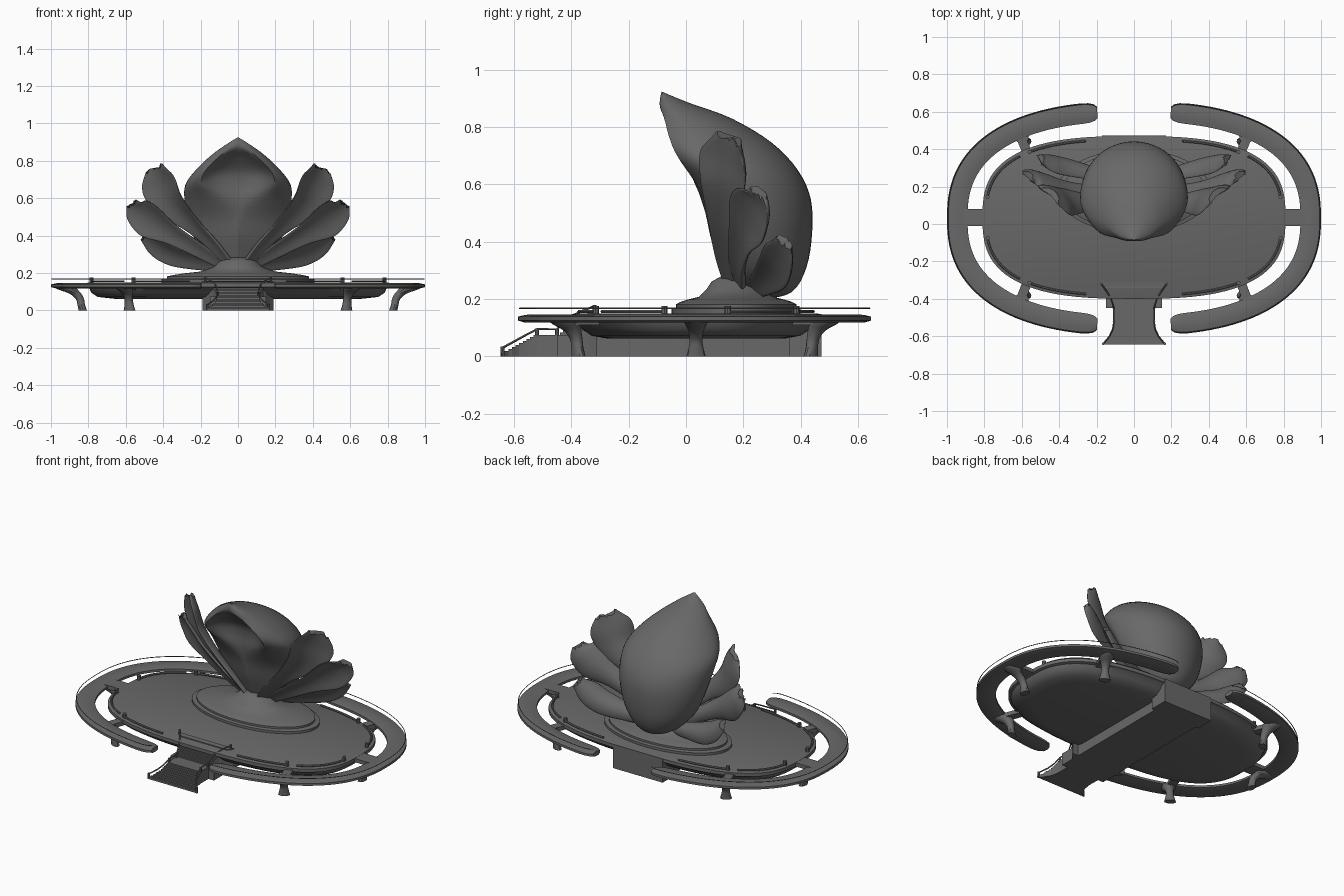
import bpy, bmesh, random
from math import sin, cos, pi, radians
from mathutils import Vector as V

if "Cube" in bpy.data.objects:
    bpy.data.objects.remove(bpy.data.objects["Cube"])

random.seed(4)
grey = bpy.data.materials.new("dark_grey")
grey.diffuse_color = (.14, .14, .14, 1)
grey.use_nodes = True
grey.node_tree.nodes["Principled BSDF"].inputs["Base Color"].default_value = grey.diffuse_color


def loft(name, rings, angle=35):
    """Skin closed rings of points and cap both ends."""
    bm = bmesh.new()
    vs = [[bm.verts.new(p) for p in r] for r in rings]
    n = len(rings[0])
    for a, b in zip(vs, vs[1:]):
        for i in range(n):
            j = (i + 1) % n
            bm.faces.new((a[i], a[j], b[j], b[i]))
    bm.faces.new(vs[0])
    bm.faces.new(vs[-1])
    bmesh.ops.recalc_face_normals(bm, faces=bm.faces)
    me = bpy.data.meshes.new(name)
    bm.to_mesh(me)
    bm.free()
    me.materials.append(grey)
    ob = bpy.data.objects.new(name, me)
    bpy.context.collection.objects.link(ob)
    bpy.context.view_layer.objects.active = ob
    bpy.ops.object.select_all(action='DESELECT')
    ob.select_set(True)
    if angle:
        bpy.ops.object.shade_smooth_by_angle(angle=radians(angle))
    return ob


def spline(pts, k):
    """Catmull-Rom resampling of tuples, k steps per span."""
    out = []
    for i in range(len(pts) - 1):
        p = [pts[max(0, min(len(pts) - 1, i + d))] for d in (-1, 0, 1, 2)]
        for j in range(k):
            t = j / k
            out.append(tuple(0.5 * (2 * b + (c - a) * t + (2 * a - 5 * b + 4 * c - d) * t * t
                                    + (3 * b - a - 3 * c + d) * t ** 3) for a, b, c, d in zip(*p)))
    return out + [pts[-1]]


def tube(name, pts, r, n=6):
    pts = [V(p) for p in pts]
    rings = []
    for i, p in enumerate(pts):
        t = (pts[min(i + 1, len(pts) - 1)] - pts[max(i - 1, 0)]).normalized()
        side = t.cross(V((0, 0, 1))) if abs(t.z) < .95 else V((1, 0, 0))
        side.normalize()
        up = side.cross(t)
        rings.append([p + (side * cos(2 * pi * k / n) + up * sin(2 * pi * k / n)) * r for k in range(n)])
    return loft(name, rings)


def oval(a, b, cy, z, e, t):
    """Point on a superellipse."""
    c, s = cos(t), sin(t)
    f = lambda v: (1 if v >= 0 else -1) * abs(v) ** (2 / e)
    return V((a * f(c), cy + b * f(s), z))


def disc(name, levels, cy, e, n=96):
    return loft(name, [[oval(a, b, cy, z, e, 2 * pi * i / n) for i in range(n)] for a, b, z in levels])


def slab(name, p, q, w, z0, z1):
    """Flat bar between two plan points."""
    p, q = V(p), V(q)
    d = (q - p).normalized()
    o = V((-d.y, d.x)) * w
    loft(name, [[(*(c + o), z0), (*(c - o), z0), (*(c - o), z1), (*(c + o), z1)] for c in (p, q)], 0)


# dish-shaped main platform and stepped mound
disc("platform", [(.66, .31, .062), (.75, .365, .072), (.785, .4, .095), (.795, .42, .12), (.81, .435, .125),
                  (.81, .435, .146), (.8, .425, .15)], .035, 2.8)
disc("mound", [(.41, .225, .14), (.41, .225, .165), (.38, .21, .17), (.38, .21, .182), (.34, .195, .19),
               (.29, .17, .198), (.2, .13, .208), (.13, .105, .232), (.1, .085, .262), (.05, .045, .283)], .175, 2)

# C-shaped outer walkways with a thin outer rail
profile = [(-.055, .125), (-.055, .139), (-.028, .145), (0, .147), (.028, .145), (.055, .139), (.055, .125),
           (.03, .118), (-.03, .118)]
RE = 2.45


def ring_frame(t):
    p = oval(.945, .572, .03, 0, RE, t)
    d = oval(.945, .572, .03, 0, RE, t + .004) - oval(.945, .572, .03, 0, RE, t - .004)
    return p, V((d.y, -d.x, 0)).normalized()


ts = [(-81.6, .55), (-80.8, .8), (-79.2, .95)] + [(-77 + 154 * i / 60, 1) for i in range(61)]
ts += [(79.2, .95), (80.8, .8), (81.6, .55)]
for s in (1, -1):
    rings, rail = [], []
    for deg, w in ts:
        p, nrm = ring_frame(radians(deg + .013))
        rings.append([((p + nrm * o * w).x * s, (p + nrm * o * w).y, z) for o, z in profile])
        q = p + nrm * .05 * w
        rail.append((q.x * s, q.y, .168))
    loft("walkway", rings)
    tube("walkway_rail", rail, .0025, 4)
    # low railing along the platform edge, with posts
    for lo, hi in ((9, 46), (52, 78), (-46, -9), (-78, -52)):
        pts = [oval(.79, .415, .035, .156, 2.8, radians(lo + (hi - lo) * i / 16)) for i in range(17)]
        tube("platform_rail", [(p.x * s, p.y, p.z) for p in pts], .006)
        p = pts[0] if lo > 0 else pts[-1]
        tube("rail_post", [(p.x * s, p.y, .145), (p.x * s, p.y, .176)], .011, 8)
    # bridges from platform to walkway
    slab("side_bridge", (s * .79, .035), (s * .92, .035), .045, .122, .145)
    slab("rear_bracket", (s * .57, .38), (s * .62, .5), .025, .11, .135)
    slab("front_bracket", (s * .57, -.31), (s * .62, -.44), .025, .11, .135)
    # flared curved legs
    for foot, top in (((.83, .035), (.93, .035)), ((.58, .435), (.61, .487)), ((.58, -.375), (.61, -.427))):
        f, g = V(foot), V(top)
        d = (g - f).normalized()
        o = V((-d.y, d.x))
        rings = []
        for k, z, rl, rw in spline([(0, 0, .022, .034), (.08, .03, .02, .026), (.15, .06, .022, .022),
                                    (.4, .09, .032, .027), (.8, .112, .052, .038), (1, .128, .06, .045)], 3):
            c = f.lerp(g, k)
            rings.append([(*(lambda v: (v.x * s, v.y))(c + d * rl * cos(2 * pi * i / 12)
                                                       + o * rw * sin(2 * pi * i / 12)), z) for i in range(12)])
        loft("leg", rings)

# waisted entrance stair and passage block beneath
outline = spline([(-.645, .172), (-.61, .14), (-.56, .117), (-.48, .11), (-.42, .118), (-.36, .15), (-.31, .19)], 6)


def half_width(y):
    return min(outline, key=lambda q: abs(q[0] - y))[1]


rows = []
for i in range(10):
    rows += [(-.645 + i * .0126, .012 + i * .007), (-.645 + (i + 1) * .0126, .012 + i * .007)]
rows += [(-.44, .075)]
for i in range(10):
    rows += [(-.44 + i * .0108, .083 + i * .008), (-.44 + (i + 1) * .0108, .083 + i * .008)]
rows += [(-.31, .157)]
loft("front_stair", [[(-half_width(y), y, 0), (half_width(y), y, 0), (half_width(y), y, z), (-half_width(y), y, z)]
                     for y, z in rows], 0)
slab("passage_block", (0, -.45), (0, .47), .15, 0, .075)
slab("rear_block", (0, .36), (0, .472), .17, 0, .148)
for s in (1, -1):
    path = [(-.64, .03), (-.6, .052), (-.56, .074), (-.52, .095), (-.45, .095), (-.4, .14), (-.36, .16), (-.32, .175)]
    tube("stair_rail", [(s * (half_width(y) - .004), y, z) for y, z in path], .004)
    for y, z0, z1 in ((-.64, 0, .035), (-.52, .07, .097), (-.45, .07, .097), (-.32, .15, .18)):
        x = s * (half_width(y) - .004)
        tube("stair_post", [(x, y, z0), (x, y, z1)], .007, 8)

# hooded central petal: front y,z / back y,z / half width / front hollow
hood = spline([(.15, .24, .28, .2, .06, 0), (.12, .32, .37, .225, .16, 0), (.09, .4, .42, .31, .225, 0),
               (.06, .5, .44, .43, .265, .1), (.01, .6, .435, .55, .285, .4), (-.03, .68, .39, .65, .282, .8),
               (-.055, .75, .30, .745, .228, 1), (-.08, .82, .16, .83, .15, .8), (-.097, .87, .01, .885, .08, .4),
               (-.085, .924, -.08, .922, .006, 0)], 4)
rings = []
for fy, fz, by, bz, w, k in hood:
    ring = []
    for i in range(48):
        c, sn = cos(2 * pi * i / 48), sin(2 * pi * i / 48)
        if c >= 0:
            d, x = .35 + .65 * c, sn
        else:
            dent = max(0, (-c - .7) / .3)
            d = .35 + .35 * max(c / (1 - .3 * k), -1) + k * .22 * dent
            x = (1 if sn > 0 else -1) * abs(sn) ** (2.2 - 1.4 * k)
        ring.append((w * x, fy + (by - fy) * d, fz + (bz - fz) * d))
    rings.append(ring)
loft("hood_petal", rings, 50)

# three ruffled petals on each side: x, y, z, half width
petals = {
    "upper_petal": ((.75, .66, -.2), [(.04, .16, .24, .03), (.12, .135, .34, .04), (.24, .125, .46, .06),
                                      (.36, .135, .58, .108), (.415, .145, .68, .122), (.442, .155, .755, .065)]),
    "middle_petal": ((.4, .5, -.65), [(.05, .19, .23, .03), (.2, .18, .32, .045), (.35, .195, .41, .065),
                                      (.47, .225, .485, .105), (.535, .25, .53, .085), (.562, .255, .565, .04)]),
    "lower_petal": ((.2, .6, -.65), [(.05, .23, .23, .03), (.2, .27, .26, .05), (.35, .31, .3, .07),
                                     (.44, .33, .35, .068), (.495, .345, .395, .035)]),
}
for name, (wd, stations) in petals.items():
    pts = spline(stations, 5)
    jag = [random.uniform(-.008, .016) for _ in range(19)]
    for s in (1, -1):
        rings = []
        for i, (x, y, z, hw) in enumerate(pts):
            a, b = pts[max(i - 1, 0)], pts[min(i + 1, len(pts) - 1)]
            t = (V(b[:3]) - V(a[:3])).normalized()
            w = V(wd)
            w = (w - t * w.dot(t)).normalized()
            nrm = t.cross(w)
            if nrm.y > 0:
                nrm = -nrm
            ring = []
            for k in range(36):
                v, h = cos(2 * pi * k / 36), sin(2 * pi * k / 36)
                p = V((x, y, z)) + w * hw * v + nrm * (.35 * hw * (v * v - .5) + .016 * h)
                if i >= len(pts) - 3:
                    p += t * jag[min(k, 36 - k)] * (i - len(pts) + 4) / 3
                ring.append((p.x * s, p.y, p.z))
            rings.append(ring)
        loft(name, rings, 50)
